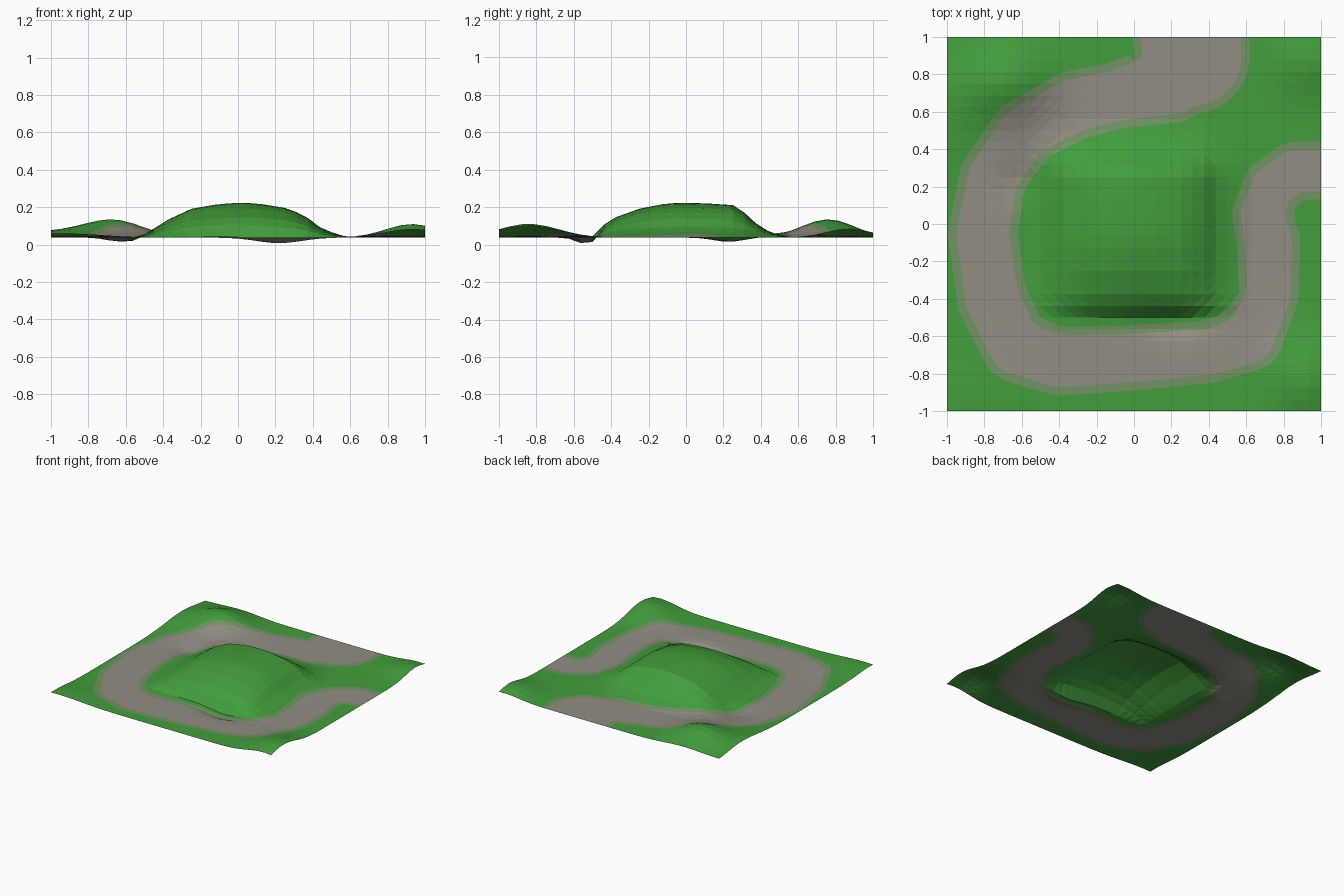
import bpy, bmesh, math
from mathutils import Vector

if "Cube" in bpy.data.objects:
    bpy.data.objects.remove(bpy.data.objects["Cube"])

# Road centre line: x, y, half width
ROAD = [(0.3, 1.08, 0.31), (0.31, 0.9, 0.31), (0.2, 0.76, 0.22), (-0.1, 0.685, 0.178),
        (-0.32, 0.635, 0.185), (-0.59, 0.49, 0.178), (-0.755, 0.25, 0.178),
        (-0.81, -0.05, 0.185), (-0.76, -0.4, 0.187), (-0.63, -0.66, 0.187),
        (-0.4, -0.735, 0.182), (0, -0.715, 0.175), (0.4, -0.685, 0.165),
        (0.62, -0.61, 0.175), (0.72, -0.38, 0.16), (0.72, -0.1, 0.17),
        (0.685, 0.05, 0.16), (0.74, 0.2, 0.155), (0.86, 0.285, 0.155), (1.1, 0.285, 0.155)]
EDGE = -0.045   # width of the grassy verge inside the road outline

# Central hill cross-sections (position, fraction of full height)
HILL_X = [(-0.56, 0), (-0.48, 0.13), (-0.4, 0.45), (-0.25, 0.83), (-0.1, 0.97), (0, 1),
          (0.1, 0.99), (0.27, 0.84), (0.36, 0.62), (0.45, 0.25), (0.55, 0.06), (0.62, 0)]
HILL_Y = [(-0.51, 0), (-0.47, 0.16), (-0.42, 0.5), (-0.25, 0.83), (-0.1, 0.99), (0, 1),
          (0.1, 0.99), (0.27, 0.93), (0.38, 0.38), (0.46, 0.12), (0.56, 0)]
# Small mounds and dips: x, y, height, spread x, spread y
BUMPS = [(-0.67, 0.76, 0.095, 0.16, 0.14), (-1.0, 0.65, 0.03, 0.15, 0.2),
         (0.93, -0.84, 0.073, 0.14, 0.16), (0.95, 0.87, 0.048, 0.13, 0.12),
         (-0.93, -0.95, 0.022, 0.2, 0.15),
         (0.22, -0.53, -0.037, 0.12, 0.05), (-0.62, 0.23, -0.023, 0.08, 0.08)]


def profile(points, t):
    for (a, u), (b, v) in zip(points, points[1:]):
        if a <= t <= b:
            return u + (v - u) * (t - a) / (b - a)
    return 0.0


def height(x, y):
    z = 0.038 + 0.185 * profile(HILL_X, x) * profile(HILL_Y, y)
    for bx, by, h, sx, sy in BUMPS:
        z += h * math.exp(-0.5 * (((x - bx) / sx) ** 2 + ((y - by) / sy) ** 2))
    return max(z, 0.0)


def road_field(p):
    """Signed distance to the road outline, negative on the road."""
    best = 9.0
    q = Vector((p.x, p.y))
    for (ax, ay, ar), (bx, by, br) in zip(ROAD, ROAD[1:]):
        a, d = Vector((ax, ay)), Vector((bx - ax, by - ay))
        t = min(1, max(0, (q - a).dot(d) / d.length_squared))
        best = min(best, (q - a - d * t).length - ar - (br - ar) * t)
    return best


def cut_along(bm, level):
    """Cut the mesh where the road field equals the level."""
    f = {v: road_field(v.co) - level for v in bm.verts}
    marked = {v for v in bm.verts if abs(f[v]) < 1e-3}
    for e in list(bm.edges):
        a, b = e.verts
        if a in marked or b in marked or f[a] * f[b] > 0:
            continue
        lo, hi = 0.0, 1.0
        for _ in range(14):
            mid = (lo + hi) / 2
            if (road_field(a.co.lerp(b.co, mid)) - level) * f[a] > 0:
                lo = mid
            else:
                hi = mid
        marked.add(bmesh.utils.edge_split(e, a, lo)[1])
    for face in list(bm.faces):
        on = [v for v in face.verts if v in marked]
        if len(on) == 2 and not any(set(e.verts) == set(on) for e in face.edges):
            bmesh.utils.face_split(face, on[0], on[1])


def material(name, rgb):
    m = bpy.data.materials.new(name)
    m.diffuse_color = (*rgb, 1)
    m.use_nodes = True
    m.node_tree.nodes["Principled BSDF"].inputs["Base Color"].default_value = m.diffuse_color
    return m


# Terrain sheet with faceted heights
bm = bmesh.new()
bmesh.ops.create_grid(bm, x_segments=32, y_segments=32, size=1)
for v in bm.verts:
    v.co.z = height(v.co.x, v.co.y)
bmesh.ops.triangulate(bm, faces=bm.faces[:])

# Road and verge outlines cut into the sheet
cut_along(bm, 0.0)
cut_along(bm, EDGE)
for face in bm.faces:
    d = road_field(face.calc_center_median())
    face.material_index = 0 if d > 0 else (1 if d > EDGE else 2)
    face.smooth = False

mesh = bpy.data.meshes.new("terrain")
bm.to_mesh(mesh)
bm.free()
mesh.materials.append(material("grass green", (0.055, 0.34, 0.046)))
mesh.materials.append(material("grassy verge", (0.17, 0.29, 0.13)))
mesh.materials.append(material("road grey", (0.29, 0.27, 0.225)))
bpy.context.collection.objects.link(bpy.data.objects.new("terrain", mesh))
